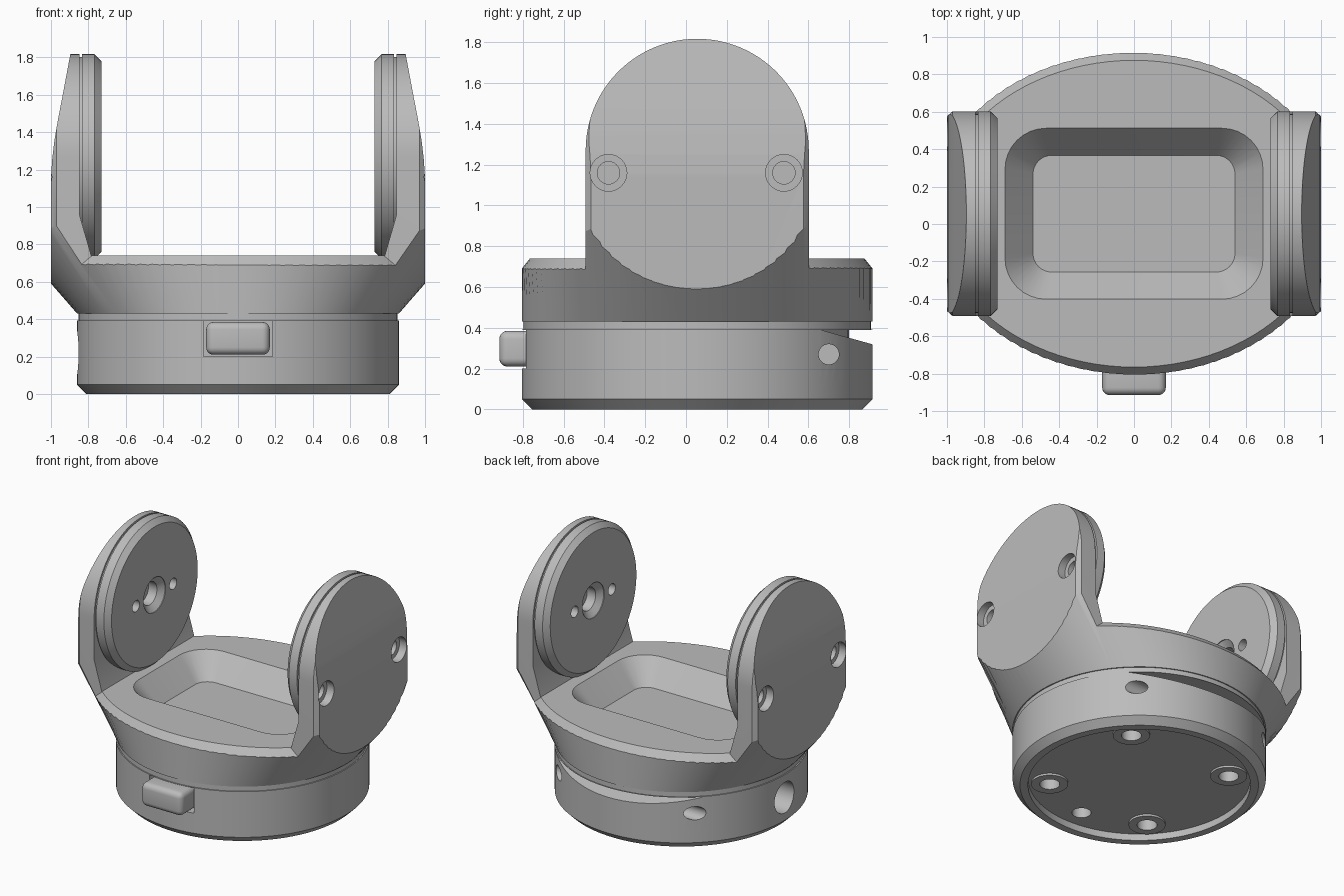
import bpy, bmesh
from math import cos, sin, pi, radians
from mathutils import Vector

cube = bpy.data.objects.get("Cube")
if cube:
    bpy.data.objects.remove(cube, do_unlink=True)

CY = 0.055      # centre of the round base in y
PIVOT = 1.27    # height of the arm discs
ARM_R = 0.547
SEG = 96

grey = bpy.data.materials.new("plain grey")
grey.use_nodes = True
grey.diffuse_color = (0.5, 0.5, 0.5, 1)
grey.node_tree.nodes["Principled BSDF"].inputs["Base Color"].default_value = (0.5, 0.5, 0.5, 1)


def loft(name, rings):
    """Skin a list of equal rings of points and cap both ends."""
    bm = bmesh.new()
    loops = [[bm.verts.new(p) for p in ring] for ring in rings]
    n = len(loops[0])
    for a, b in zip(loops, loops[1:]):
        for i in range(n):
            j = (i + 1) % n
            bm.faces.new((a[i], a[j], b[j], b[i]))
    bm.faces.new(loops[0][::-1])
    bm.faces.new(loops[-1])
    bmesh.ops.recalc_face_normals(bm, faces=bm.faces)
    mesh = bpy.data.meshes.new(name)
    bm.to_mesh(mesh)
    bm.free()
    mesh.materials.append(grey)
    ob = bpy.data.objects.new(name, mesh)
    bpy.context.collection.objects.link(ob)
    return ob


def ellipse(z, a, b=None, x=0, y=CY):
    b = a if b is None else b
    return [(x + a * cos(t), y + b * sin(t), z) for t in (2 * pi * i / SEG for i in range(SEG))]


def lathe_x(name, profile, y=CY, z=PIVOT, seg=SEG):
    """Turn (x, radius) pairs about an axis along x."""
    return loft(name, [[(x, y + r * cos(2 * pi * i / seg), z + r * sin(2 * pi * i / seg))
                        for i in range(seg)] for x, r in profile])


def box(name, lo, hi):
    return loft(name, [[(lo[0], lo[1], z), (hi[0], lo[1], z), (hi[0], hi[1], z), (lo[0], hi[1], z)]
                       for z in (lo[2], hi[2])])


def combine(ob, others, op="DIFFERENCE"):
    """Apply booleans and delete the helper shapes."""
    for other in others:
        mod = ob.modifiers.new("cut", "BOOLEAN")
        mod.operation, mod.object, mod.solver = op, other, "EXACT"
        mesh = bpy.data.meshes.new_from_object(ob.evaluated_get(bpy.context.evaluated_depsgraph_get()))
        ob.modifiers.clear()
        ob.data = mesh
        bpy.data.objects.remove(other, do_unlink=True)
    return ob


def rounded_rect(z, hx, hy, r):
    pts = []
    for k, (sx, sy) in enumerate(((1, 1), (-1, 1), (-1, -1), (1, -1))):
        for i in range(9):
            t = pi / 2 * (k + i / 8)
            pts.append((sx * (hx - r) + r * cos(t), CY + sy * (hy - r) + r * sin(t), z))
    return pts


def arch(x, r):
    """Arm outline in y and z: straight sides under a half circle."""
    top = [(x, CY + r * cos(pi * i / 48), PIVOT + r * sin(pi * i / 48)) for i in range(49)]
    return [(x, CY + r, 0.35)] + top + [(x, CY - r, 0.35)]


def make_arm(s):
    # bent side profile trimmed by the arched outline with a chamfered outer edge
    outer = [(1, 1.15), (0.994, 1.25), (0.981, 1.36), (0.962, 1.47), (0.937, 1.6), (0.892, 1.84)]
    side = [(0.77, 0.35), (0.77, 0.69), (0.848, 0.96), (0.848, 1.84)] + outer[::-1] + [(1, 0.35)]
    arm = loft("arm", [[(s * x, y, z) for x, z in side] for y in (-0.7, 0.8)])
    outline = loft("outline", [arch(s * x, r) for x, r in
                               ((0.6, ARM_R), (0.97, ARM_R), (1.01, ARM_R - 0.035))])
    return combine(arm, [outline], "INTERSECT")


# yoke: slab with chamfered rim plus two arms, trimmed by one flaring cone
yoke = loft("yoke", [ellipse(z, a, b) for z, a, b in
                     ((0.35, 1.13, 0.9), (0.64, 1.13, 0.9), (0.74, 1.047, 0.82))])
combine(yoke, [box("side_trim", (-1, -2, 0), (1, 2, 2))], "INTERSECT")
combine(yoke, [make_arm(-1), make_arm(1)], "UNION")
combine(yoke, [loft("flare", [ellipse(0.43, 0.86), ellipse(2, 2.23, 0.86)])], "INTERSECT")

# sloping tray pocket
combine(yoke, [loft("pocket", [rounded_rect(0.57, 0.54, 0.312, 0.1),
                               rounded_rect(0.74, 0.69, 0.457, 0.22),
                               rounded_rect(0.8, 0.743, 0.508, 0.262)])])

# counterbored screw holes on the outside of each arm
for s in (-1, 1):
    for y in (-0.38, 0.48):
        combine(yoke, [lathe_x("screw_hole", [(s * 0.87, 0.055), (s * 0.94, 0.055),
                                              (s * 0.94, 0.09), (s * 1.1, 0.09)], y, 1.16, 32)])

# pivot discs on the inside of each arm
discs = []
for s, name in ((1, "left_disc"), (-1, "right_disc")):
    disc = lathe_x(name, [(s * x, r) for x, r in
                          ((0.73, 0.51), (0.767, ARM_R), (0.833, ARM_R),
                           (0.833, 0.532), (0.852, 0.532))])
    cuts = [lathe_x("centre_hole", [(s * x, r) for x, r in
                                    ((0.7, 0.13), (0.735, 0.13), (0.77, 0.085), (0.84, 0.085))], seg=40)]
    cuts += [lathe_x("pin_hole", [(s * 0.7, 0.042), (s * 0.82, 0.042)], CY + d, seg=24)
             for d in (-0.22, 0.22)]
    discs.append(combine(disc, cuts))

# round base with chamfered foot and a narrow neck
base = loft("base", [ellipse(z, r) for z, r in
                     ((0, 0.81), (0.05, 0.86), (0.392, 0.86), (0.392, 0.852), (0.43, 0.852))])

# crescent ramp slot at the back
slot = loft("slot", [[(x, 0.66, 0.39), (x, 1, 0.295), (x, 1, 0.39)] for x in (-1, 1)])
combine(slot, [loft("core", [ellipse(0.2, 0.745), ellipse(0.5, 0.745)])])

# cross holes, side port, button recess and hollow underside
base_cuts = [slot,
             lathe_x("cross_hole_a", [(0.3, 0.05), (1, 0.05)], 0.7, 0.27, 32),
             lathe_x("cross_hole_b", [(-1, 0.05), (-0.3, 0.05)], 0.7, 0.27, 32),
             lathe_x("side_port", [(-1, 0.115), (-0.6, 0.115)], CY, 0.22, 40),
             box("button_recess", (-0.185, -1, 0.2), (0.185, -0.72, 0.39)),
             loft("underside", [ellipse(-0.1, 0.755), ellipse(0.05, 0.755)])]
combine(base, base_cuts)

# bosses and holes under the base
bosses = []
for k in range(4):
    t = radians(45 + 90 * k)
    x, y = 0.61 * cos(t), CY + 0.61 * sin(t)
    boss = loft("foot_boss_%d" % (k + 1), [ellipse(z, 0.125, x=x, y=y) for z in (0.035, 0.06)])
    for ob in (boss, base):
        combine(ob, [loft("foot_hole", [ellipse(z, 0.068, x=x, y=y) for z in (-0.1, 0.18)])])
    bosses.append(boss)
combine(base, [loft("front_hole", [ellipse(z, 0.065, y=CY - 0.61) for z in (-0.1, 0.16)])])

# push button with rounded edges
button = box("button", (-0.17, -0.915, 0.21), (0.17, -0.71, 0.385))
bm = bmesh.new()
bm.from_mesh(button.data)
bmesh.ops.bevel(bm, geom=bm.edges[:], offset=0.04, segments=5, profile=0.5, affect="EDGES")
bm.to_mesh(button.data)
bm.free()

# smooth shading with crisp edges
bpy.ops.object.select_all(action="DESELECT")
for ob in [yoke, base, button] + discs + bosses:
    ob.select_set(True)
    bpy.context.view_layer.objects.active = ob
bpy.ops.object.shade_smooth_by_angle(angle=radians(25))
